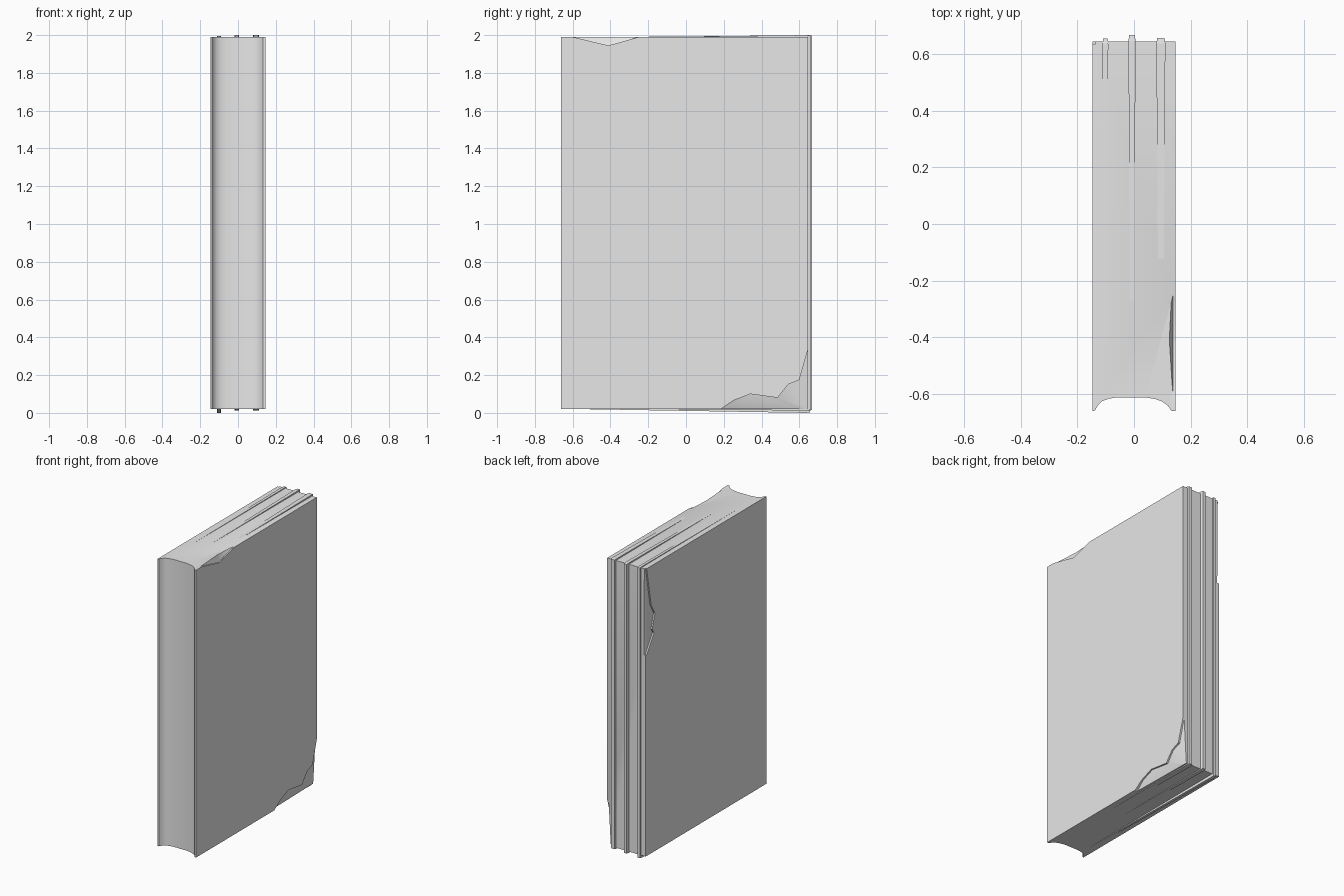
import bpy, bmesh

cube = bpy.data.objects.get("Cube")
if cube:
    bpy.data.objects.remove(cube, do_unlink=True)

grey = bpy.data.materials.new("plain grey")
grey.use_nodes = True
grey.diffuse_color = (0.8, 0.8, 0.8, 1)
grey.node_tree.nodes["Principled BSDF"].inputs["Base Color"].default_value = (0.8, 0.8, 0.8, 1)


def loft(name, first, second, triangulate=False):
    """Solid between two matching loops of points."""
    bm = bmesh.new()
    a = [bm.verts.new(p) for p in first]
    b = [bm.verts.new(p) for p in second]
    bm.faces.new(a)
    bm.faces.new(b[::-1])
    for i in range(len(a)):
        j = (i + 1) % len(a)
        bm.faces.new((a[j], a[i], b[i], b[j]))
    if triangulate:
        bmesh.ops.triangulate(bm, faces=bm.faces[:])
    bmesh.ops.recalc_face_normals(bm, faces=bm.faces[:])
    mesh = bpy.data.meshes.new(name)
    bm.to_mesh(mesh)
    bm.free()
    obj = bpy.data.objects.new(name, mesh)
    bpy.context.collection.objects.link(obj)
    mesh.materials.append(grey)
    return obj


# Closed book block with a hollow spine at the front
BACK, LOW, HIGH, HALF = 0.645, 0.02, 1.99, 0.146
spine = [(-HALF, -0.662), (-0.138, -0.66), (-0.128, -0.641), (-0.113, -0.627),
         (-0.09, -0.618), (-0.06, -0.613), (0.04, -0.613), (0.075, -0.619),
         (0.1, -0.628), (0.12, -0.643), (0.133, -0.662), (HALF, -0.662)]
outline = spine + [(HALF, BACK), (-HALF, BACK)]
book = loft("book_block", [(x, y, LOW) for x, y in outline],
            [(x, y, HIGH) for x, y in outline])


# Chips broken from the covers: (y, z, depth) outlines cut inward
def chip(name, side, points):
    outer = [(side * 0.2, y, z) for y, z, d in points]
    inner = [(side * (HALF - d), y, z) for y, z, d in points]
    cutter = loft(name, outer, inner, True)
    cutter.hide_render = True
    cutter.hide_viewport = True
    mod = book.modifiers.new(name, 'BOOLEAN')
    mod.operation = 'DIFFERENCE'
    mod.solver = 'EXACT'
    mod.object = cutter
    return cutter


cutters = [
    chip("lower_corner_chip", 1,
         [(0.17, 0.01, 0.02), (0.25, 0.065, 0.01), (0.34, 0.1, 0.01),
          (0.485, 0.08, 0.012), (0.54, 0.15, 0.01), (0.6, 0.175, 0.012),
          (0.65, 0.35, 0.01), (0.66, 0.17, 0.026), (0.66, 0.01, 0.03)]),
    chip("top_edge_chip", 1,
         [(-0.6, 2.0, 0.012), (-0.6, 1.99, 0.008), (-0.41, 1.945, 0.008),
          (-0.25, 1.99, 0.008), (-0.25, 2.0, 0.016), (-0.41, 2.0, 0.024)]),
    chip("back_edge_chip", -1,
         [(0.66, 2.0, 0.015), (0.635, 1.99, 0.008), (0.585, 1.72, 0.01),
          (0.545, 1.65, 0.01), (0.575, 1.55, 0.012), (0.555, 1.52, 0.01),
          (0.635, 1.4, 0.01), (0.66, 1.4, 0.022), (0.66, 1.65, 0.03)]),
]
bpy.context.view_layer.update()
evaluated = book.evaluated_get(bpy.context.evaluated_depsgraph_get())
cut_mesh = bpy.data.meshes.new_from_object(evaluated)
book.modifiers.clear()
book.data = cut_mesh
for cutter in cutters:
    bpy.data.objects.remove(cutter, do_unlink=True)


# Page ridges standing proud of the back, rising gently out of top and bottom
def ridge(name, x, width, back, top, top_start, bottom, bottom_start):
    loop = [(top_start, HIGH - 0.001), (back - 0.02, top), (back, top - 0.003),
            (back, bottom + 0.003), (back - 0.02, bottom), (bottom_start, LOW + 0.001)]
    slim = [0.3, 0.5, 0.4, 0.4, 0.5, 0.3]
    sides = [[(x + s * width * f, y, z) for (y, z), f in zip(loop, slim)] for s in (-1, 1)]
    return loft(name, *sides, True)


ridge("left_page_ridge", -0.101, 0.02, 0.656, 1.996, -0.61, 0.0, -0.61)
ridge("middle_page_ridge", -0.007, 0.025, 0.668, 2.0, -0.36, 0.012, -0.2)
ridge("right_page_ridge", 0.095, 0.032, 0.658, 2.0, -0.2, 0.012, -0.2)

# Smooth the spine while keeping the hard edges
bpy.ops.object.select_all(action='DESELECT')
book.select_set(True)
bpy.context.view_layer.objects.active = book
bpy.ops.object.shade_smooth_by_angle()
